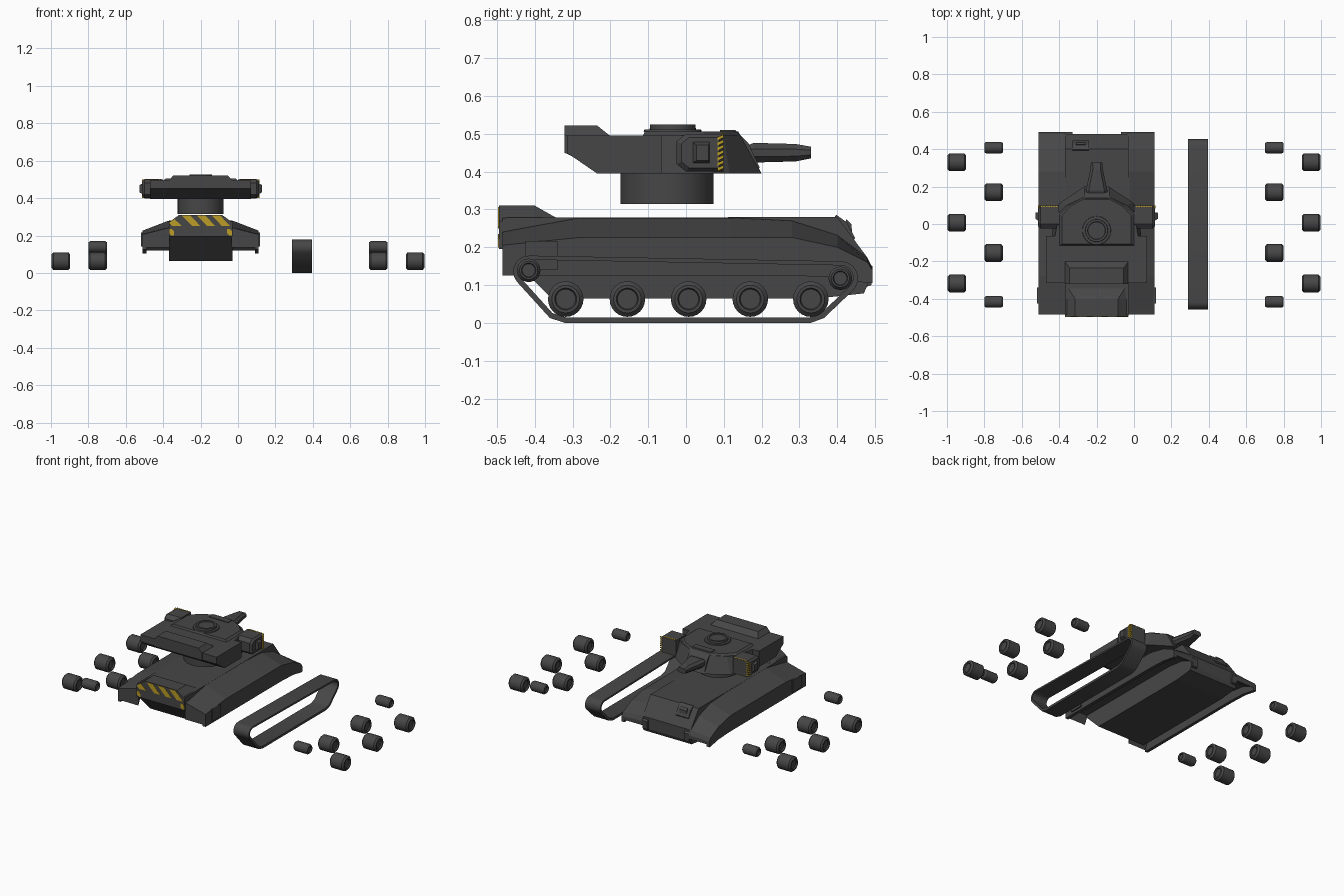
import bpy, bmesh, math
from mathutils import Vector

CX = -0.2  # centre line of hull and turret


def material(name, rgb):
    m = bpy.data.materials.new(name)
    m.diffuse_color = (*rgb, 1)
    return m


GREY = material("dark grey", (0.062, 0.062, 0.062))
YELLOW = material("hazard yellow", (0.50, 0.34, 0.02))


def loft(name, rings, mat=GREY, closed=False, smooth=False):
    """Skin a list of equal-length point rings; cap the ends unless closed."""
    bm = bmesh.new()
    vs = [[bm.verts.new(p) for p in r] for r in rings]
    n = len(rings[0])
    for i in range(len(vs) if closed else len(vs) - 1):
        a, b = vs[i], vs[(i + 1) % len(vs)]
        for j in range(n):
            k = (j + 1) % n
            bm.faces.new((a[j], a[k], b[k], b[j]))
    if not closed:
        bm.faces.new(vs[0])
        bm.faces.new(vs[-1])
    bmesh.ops.recalc_face_normals(bm, faces=bm.faces)
    me = bpy.data.meshes.new(name)
    bm.to_mesh(me)
    bm.free()
    ob = bpy.data.objects.new(name, me)
    bpy.context.collection.objects.link(ob)
    me.materials.append(mat)
    if smooth:
        bpy.ops.object.select_all(action='DESELECT')
        bpy.context.view_layer.objects.active = ob
        ob.select_set(True)
        bpy.ops.object.shade_smooth_by_angle(angle=math.radians(30))
    return ob


def side_prism(name, yz, x0, x1, mat=GREY):
    return loft(name, [[(x, y, z) for y, z in yz] for x in (x0, x1)], mat)


def rect(cx, hw, y0, y1, z):
    return [(cx - hw, y0, z), (cx + hw, y0, z), (cx + hw, y1, z), (cx - hw, y1, z)]


def plan(half, z):
    """Symmetric plan outline from its right half."""
    return [(CX + x, y, z) for x, y in half] + [(CX - x, y, z) for x, y in reversed(half)]


def disc(cx, cy, r, z, n=32):
    return [(cx + r * math.cos(2 * math.pi * i / n), cy + r * math.sin(2 * math.pi * i / n), z)
            for i in range(n)]


# ---- hull: central tub
side_prism("hull_tub", [(-0.485, 0.195), (-0.355, 0.065), (0.35, 0.065), (0.47, 0.078), (0.48, 0.1),
                        (0.48, 0.172), (0.40, 0.28), (-0.485, 0.278)], CX - 0.17, CX + 0.17)

# hull: rear engine cover with sloping shoulders
loft("engine_cover", [
    [(CX + x, y0, z) for x, z in ((-0.17, 0.195), (0.17, 0.195), (0.17, 0.27), (ht, zt), (-ht, zt), (-0.17, 0.27))]
    for y0, ht, zt in ((-0.495, 0.115, 0.31), (-0.40, 0.115, 0.31), (-0.345, 0.15, 0.279))])

# hull: fenders with a channel for the running gear: y, inner z, outer z, bottom z, roof z
STATIONS = [(-0.485, 0.24, 0.205, 0.125, 0.135), (-0.46, 0.245, 0.208, 0.125, 0.185),
            (-0.28, 0.278, 0.226, 0.125, 0.185), (0.12, 0.278, 0.226, 0.125, 0.185),
            (0.28, 0.270, 0.226, 0.125, 0.185), (0.40, 0.232, 0.200, 0.12, 0.17),
            (0.48, 0.172, 0.160, 0.105, 0.135), (0.493, 0.145, 0.14, 0.105, 0.12)]
for s in (-1, 1):
    loft("fender", [[(CX + s * x, y, z) for x, z in
                     ((0.165, zi), (0.175, zi), (0.31, zo), (0.31, zb), (0.29, zb), (0.29, zr), (0.165, zr))]
                    for y, zi, zo, zb, zr in STATIONS])
    # side stowage box and front tow hook
    side_prism("side_box", [(-0.425, 0.14), (-0.34, 0.14), (-0.34, 0.217), (-0.425, 0.217)],
               CX + s * 0.305, CX + s * 0.318)
    side_prism("tow_hook", [(0.46, 0.09), (0.49, 0.1), (0.493, 0.15), (0.47, 0.165)],
               CX + s * 0.13, CX + s * 0.165)

# driver's viewing block on the front slope
side_prism("driver_block", [(0.39, 0.275), (0.397, 0.286), (0.425, 0.266), (0.447, 0.225), (0.44, 0.21)],
           -0.33, -0.24)
side_prism("driver_visor", [(0.42, 0.25), (0.424, 0.275), (0.437, 0.262), (0.44, 0.23)], -0.31, -0.26)

# hazard stripes on the rear plate
STRIPES = [[(x, 0.306), (x + 0.045, 0.306), (x + 0.1, 0.25), (x + 0.055, 0.25)] for x in (-0.10, -0.02, 0.06)]
STRIPES.append([(-0.168, 0.268), (-0.14, 0.288), (-0.1, 0.25), (-0.15, 0.25)])
STRIPES += [[(x, 0.235), (x + 0.015, 0.235), (x + 0.026, 0.222), (x + 0.026, 0.2), (x + 0.012, 0.2), (x, 0.212)]
            for x in (-0.168, 0.142)]
for st in STRIPES:
    loft("rear_stripe", [[(CX + x, y, z) for x, z in st] for y in (-0.494, -0.497)], YELLOW)

# ---- turret
loft("turret_ring", [disc(CX, -0.05, 0.123, 0.315), disc(CX, -0.05, 0.123, 0.4)], smooth=True)
loft("turret_front", [
    plan([(0.065, 0.2), (0.195, 0.115), (0.225, 0.07), (0.24, -0.08)], 0.395),
    plan([(0.065, 0.145), (0.16, 0.1), (0.2, 0.06), (0.225, -0.08)], 0.495)])
side_prism("turret_rear", [(-0.315, 0.45), (-0.235, 0.395), (-0.065, 0.395), (-0.065, 0.495), (-0.315, 0.495)],
           CX - 0.27, CX + 0.27)
loft("turret_roof", [
    plan([(0.065, 0.145), (0.15, 0.1), (0.2, 0.05), (0.2, -0.115)], 0.494),
    plan([(0.06, 0.138), (0.14, 0.095), (0.185, 0.045), (0.185, -0.108)], 0.506)])
loft("bustle_box", [rect(CX, 0.17, -0.321, -0.2, 0.494), rect(CX, 0.145, -0.321, -0.235, 0.522)])
side_prism("bustle_back", [(-0.321, 0.45), (-0.30, 0.44), (-0.30, 0.496), (-0.321, 0.496)], CX - 0.17, CX + 0.17)
loft("hatch", [disc(CX, -0.035, r, z) for r, z in
               ((0.077, 0.505), (0.075, 0.511), (0.061, 0.512), (0.06, 0.525), (0.048, 0.525), (0.046, 0.521))],
     smooth=True)

# gun shield and short tapered barrel
side_prism("gun_shield", [(0.09, 0.41), (0.195, 0.41), (0.165, 0.475), (0.13, 0.51), (0.09, 0.51)],
           CX - 0.068, CX + 0.068)


def gun_ring(y, hw, z0, z1):
    c = 0.3 * (z1 - z0)
    k = [(hw, z0 + c), (hw, z1 - c), (hw - c, z1), (c - hw, z1), (-hw, z1 - c), (-hw, z0 + c), (c - hw, z0), (hw - c, z0)]
    return [(CX + x, y, z) for x, z in k]


loft("gun_barrel", [gun_ring(0.15, 0.058, 0.42, 0.465), gun_ring(0.18, 0.057, 0.424, 0.476),
                    gun_ring(0.29, 0.034, 0.427, 0.473), gun_ring(0.33, 0.03, 0.435, 0.466)])

# side pods with an outer bulge and hazard bands
POD = [(-0.025, 0.42), (0.0, 0.4), (0.099, 0.4), (0.099, 0.5), (0.0, 0.5), (-0.025, 0.48)]
for s in (-1, 1):
    X = lambda x: CX + s * x
    loft("side_pod", [[(X(x), 0.04 + (y - 0.04) * k, 0.45 + (z - 0.45) * k) for y, z in POD]
                      for x, k in ((0.2, 1), (0.3, 1), (0.312, 0.8))])
    loft("pod_bulge", [[(X(x), y, z) for y, z in ((y0, 0.45 - h), (y1, 0.45 - h), (y1, 0.45 + h), (y0, 0.45 + h))]
                       for x, y0, y1, h in ((0.30, 0.01, 0.065, 0.034), (0.327, 0.028, 0.06, 0.02))])
    for i in range(7):
        z = 0.401 + i * 0.0135
        side_prism("pod_side_stripe", [(0.083, z), (0.0995, z + 0.008), (0.0995, z + 0.0165), (0.083, z + 0.0085)],
                   X(0.299), X(0.314), YELLOW)
        x = 0.208 + i * 0.0132
        for zc in (0.3995, 0.5005):
            q = [(x, 0.09), (x + 0.009, 0.09), (x + 0.013, 0.1), (x + 0.004, 0.1)]
            loft("pod_edge_stripe", [[(X(a), b, zc + d) for a, b in q] for d in (-0.001, 0.001)], YELLOW)

# ---- loose running gear laid out on both sides


def wheel(name, x, y, z, r):
    prof = [(-0.042, 0.56), (-0.05, 0.62), (-0.05, 0.78), (-0.04, 1), (0.04, 1), (0.05, 0.78), (0.05, 0.62), (0.042, 0.56)]
    loft(name, [[(x + dx, y + r * k * math.cos(t * math.pi / 12), z + r * k * math.sin(t * math.pi / 12))
                 for t in range(24)] for dx, k in prof], smooth=True)


for s in (-1, 1):
    for x, y in ((0.947, 0.33), (0.947, 0.007), (0.947, -0.318), (0.75, 0.17), (0.75, -0.155)):
        wheel("road_wheel", s * x, y, 0.063, 0.047)
    wheel("front_idler", s * 0.75, 0.408, 0.118, 0.031)
    wheel("rear_sprocket", s * 0.75, -0.416, 0.139, 0.031)

# single loose track band


def arc(cy, cz, r, a0, a1, n=7):
    return [(cy + r * math.cos(math.radians(a0 + (a1 - a0) * i / n)),
             cz + r * math.sin(math.radians(a0 + (a1 - a0) * i / n))) for i in range(n + 1)]


path = arc(-0.415, 0.138, 0.042, 87, 220) + [(-0.36, 0.015), (-0.32, 0.002), (0.33, 0.002), (0.365, 0.015)] \
    + arc(0.41, 0.12, 0.045, -48, 87)
band = []
for i, p in enumerate(path):
    a, b, p = Vector(path[i - 1]), Vector(path[(i + 1) % len(path)]), Vector(p)
    t = ((p - a).normalized() + (b - p).normalized()).normalized()
    q = p + Vector((-t.y, t.x)) * 0.013
    p.y = max(p.y - 0.002, 0)
    band.append([(0.288, *p), (0.396, *p), (0.396, *q), (0.288, *q)])
loft("track_band", band, closed=True, smooth=True)
